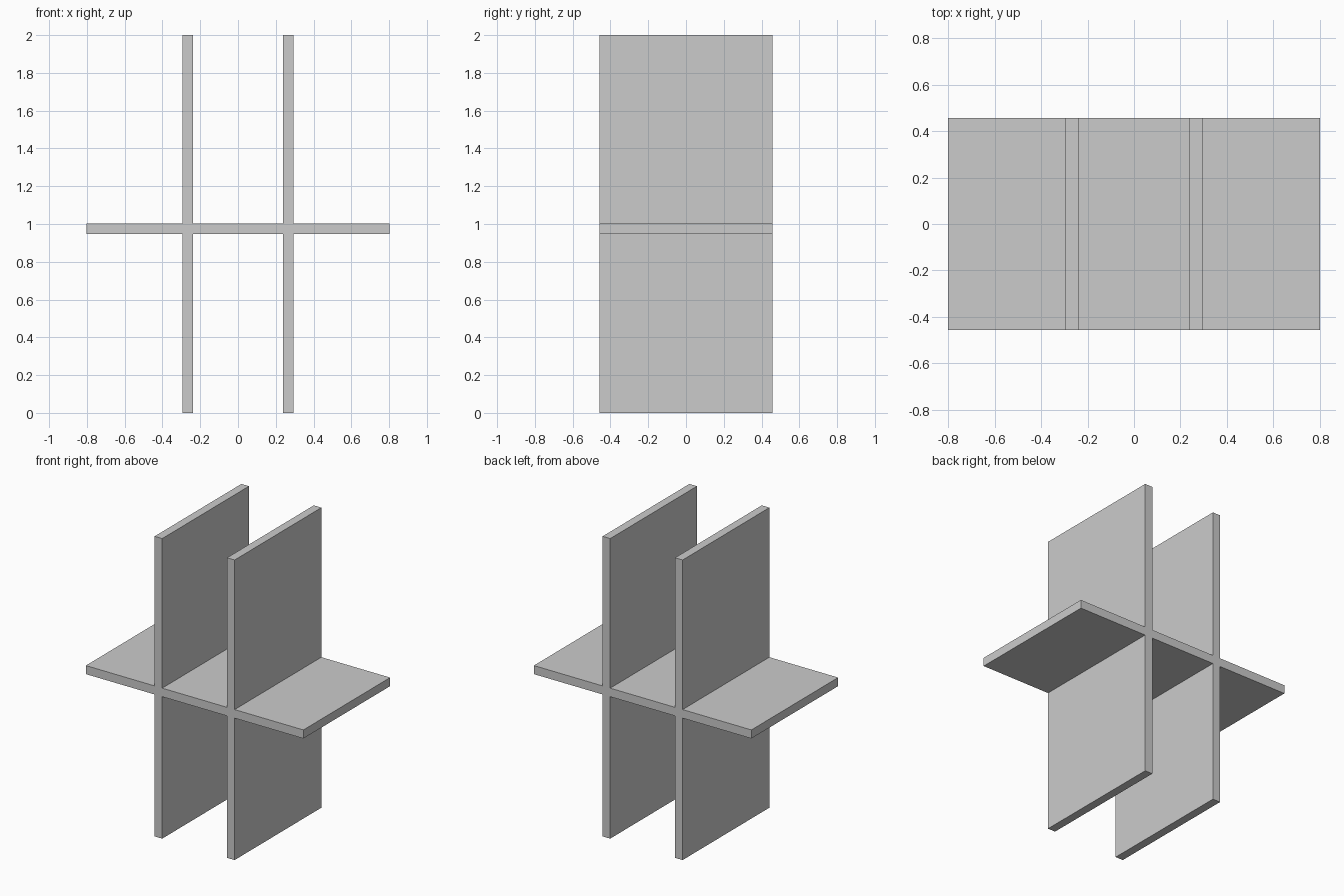
import bpy
import bmesh

if "Cube" in bpy.data.objects:
    bpy.data.objects.remove(bpy.data.objects["Cube"])

DEPTH = 0.914                 # front-to-back size
INNER, OUTER = 0.239, 0.295   # upright panel faces
HALF_W = 0.802                # half width of the shelf
LOW, HIGH = 0.946, 1.003      # shelf underside and top
HEIGHT = 2.0

# Right half of the front outline, from the shelf top round to its underside
half = [(INNER, HIGH), (INNER, HEIGHT), (OUTER, HEIGHT), (OUTER, HIGH),
        (HALF_W, HIGH), (HALF_W, LOW), (OUTER, LOW), (OUTER, 0),
        (INNER, 0), (INNER, LOW)]
outline = half + [(-x, z) for x, z in reversed(half)]

# Two uprights crossed by one shelf, extruded as a single solid
bm = bmesh.new()
face = bm.faces.new([bm.verts.new((x, -DEPTH / 2, z)) for x, z in outline])
extruded = bmesh.ops.extrude_face_region(bm, geom=[face], use_keep_orig=True)
moved = [v for v in extruded["geom"] if isinstance(v, bmesh.types.BMVert)]
bmesh.ops.translate(bm, verts=moved, vec=(0, DEPTH, 0))
bmesh.ops.recalc_face_normals(bm, faces=bm.faces[:])

mesh = bpy.data.meshes.new("crossed_panels")
bm.to_mesh(mesh)
bm.free()
bpy.context.collection.objects.link(bpy.data.objects.new("crossed_panels", mesh))
